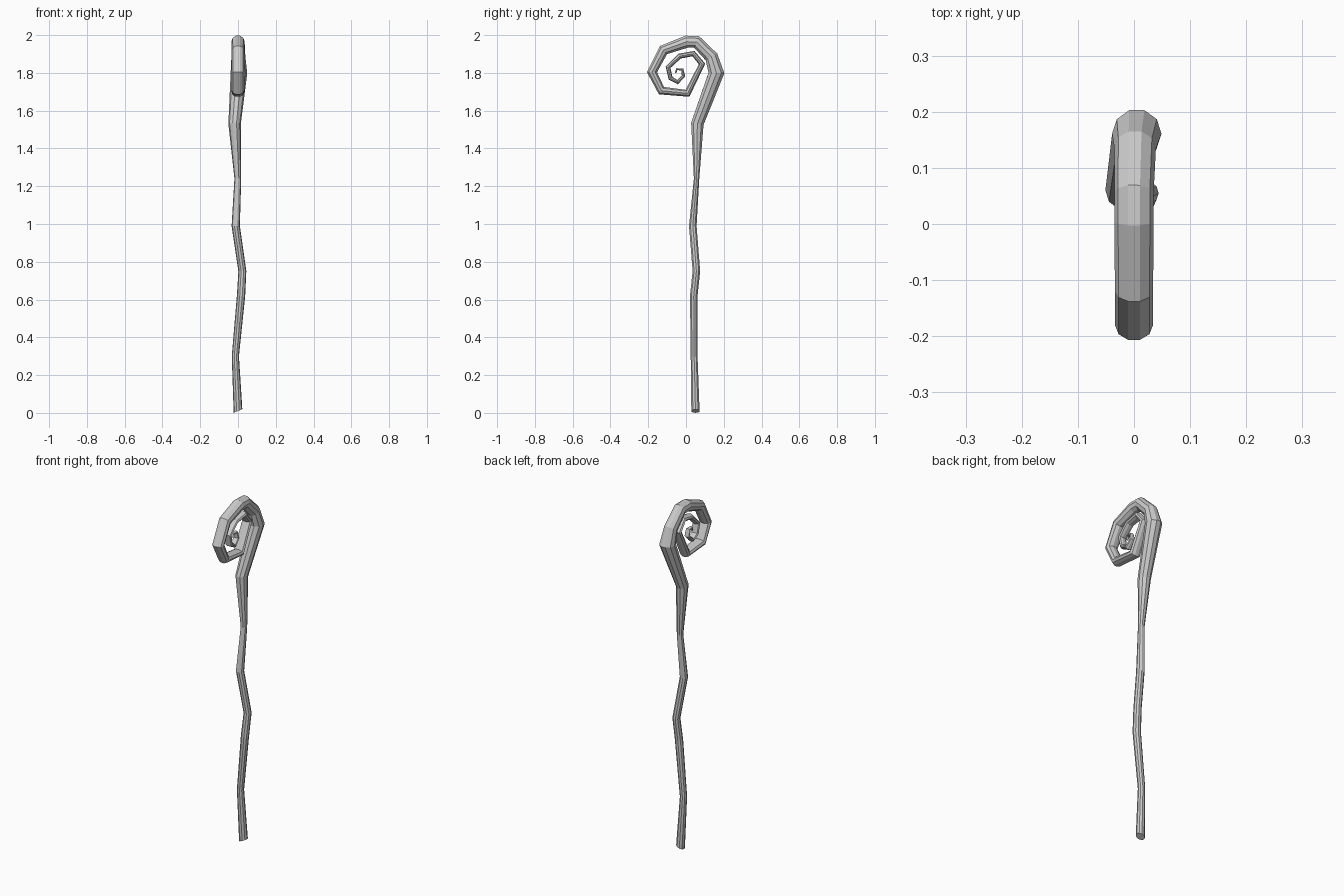
import bpy, bmesh, math
from mathutils import Vector

SIDES = 10
# path stations: x, y, z, half width across x, half thickness in the curl plane
PATH = [
    (0.000, 0.050, 0.010, 0.023, 0.023),
    (-0.014, 0.043, 0.30, 0.019, 0.019),
    (0.016, 0.041, 0.62, 0.022, 0.021),
    (0.023, 0.055, 0.75, 0.021, 0.021),
    (-0.012, 0.036, 0.99, 0.022, 0.021),
    (-0.001, 0.056, 1.24, 0.018, 0.015),
    (-0.018, 0.060, 1.53, 0.033, 0.035),
    (0.005, 0.161, 1.80, 0.044, 0.044),
    (0.002, 0.135, 1.884, 0.037, 0.037),
    (0, 0.056, 1.964, 0.035, 0.035),
    (0, 0.003, 1.965, 0.035, 0.034),
    (0, -0.119, 1.921, 0.034, 0.030),
    (0, -0.180, 1.804, 0.034, 0.028),
    (0, -0.130, 1.706, 0.034, 0.025),
    (0, 0.008, 1.692, 0.032, 0.022),
    (0, 0.085, 1.847, 0.030, 0.018),
    (0, 0.040, 1.902, 0.028, 0.016),
    (0, -0.034, 1.889, 0.026, 0.015),
    (0, -0.095, 1.830, 0.024, 0.014),
    (0, -0.082, 1.772, 0.022, 0.013),
    (0, -0.045, 1.751, 0.020, 0.012),
    (0, -0.013, 1.783, 0.017, 0.010),
    (0, -0.020, 1.818, 0.014, 0.008),
    (0, -0.048, 1.820, 0.010, 0.006),
    (0, -0.055, 1.800, 0.007, 0.004),
]

bm = bmesh.new()
pts = [Vector(p[:3]) for p in PATH]
rings = []
for i, (x, y, z, rx, rt) in enumerate(PATH):
    # tangent is the average of the neighbouring segment directions
    a = (pts[i] - pts[i - 1]).normalized() if i > 0 else Vector()
    b = (pts[i + 1] - pts[i]).normalized() if i < len(pts) - 1 else Vector()
    t = (a + b).normalized()
    u = Vector((1, 0, 0))
    u = (u - t * u.dot(t)).normalized()
    v = t.cross(u)
    ring = []
    for k in range(SIDES):
        ang = 2 * math.pi * k / SIDES
        ring.append(bm.verts.new(pts[i] + u * rx * math.cos(ang) + v * rt * math.sin(ang)))
    rings.append(ring)

# slanted cut at the foot
for vert in rings[0]:
    vert.co.z = 0.010 + 0.42 * vert.co.x

# walls and end caps
for r0, r1 in zip(rings, rings[1:]):
    for k in range(SIDES):
        n = (k + 1) % SIDES
        bm.faces.new((r0[k], r0[n], r1[n], r1[k]))
bm.faces.new(rings[0][::-1])
bm.faces.new(rings[-1])
bmesh.ops.recalc_face_normals(bm, faces=bm.faces[:])

mesh = bpy.data.meshes.new("curled_staff")
bm.to_mesh(mesh)
bm.free()
staff = bpy.data.objects.new("curled_staff", mesh)
bpy.context.collection.objects.link(staff)
